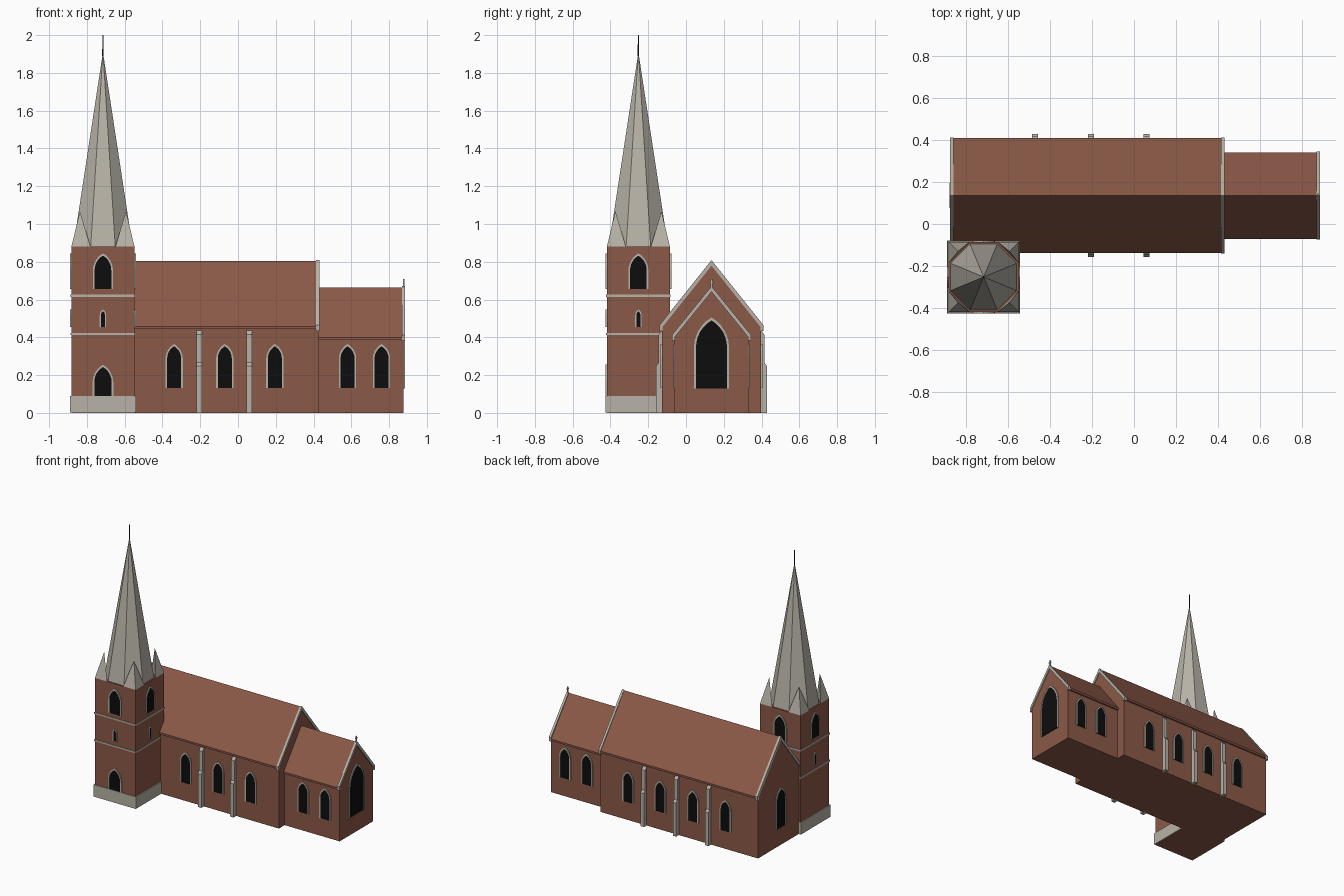
import bpy, bmesh, math
from mathutils import Matrix, Vector

cube = bpy.data.objects.get("Cube")
if cube:
    bpy.data.objects.remove(cube, do_unlink=True)


def material(name, rgb):
    m = bpy.data.materials.new(name)
    m.use_nodes = True
    m.diffuse_color = (*rgb, 1)
    bsdf = m.node_tree.nodes["Principled BSDF"]
    bsdf.inputs["Base Color"].default_value = (*rgb, 1)
    bsdf.inputs["Roughness"].default_value = 0.9
    return m


BRICK = material("red_brown_brick", (0.26, 0.1, 0.064))
STONE = material("pale_stone", (0.48, 0.45, 0.39))
GLASS = material("black_glass", (0.004, 0.004, 0.004))
IRON = material("dark_iron", (0.02, 0.02, 0.02))


def finish(name, bm, mat):
    bmesh.ops.recalc_face_normals(bm, faces=bm.faces[:])
    mesh = bpy.data.meshes.new(name)
    bm.to_mesh(mesh)
    bm.free()
    mesh.materials.append(mat)
    ob = bpy.data.objects.new(name, mesh)
    bpy.context.collection.objects.link(ob)
    return ob


def box(name, lo, hi, mat):
    bm = bmesh.new()
    size = Vector(hi) - Vector(lo)
    mid = (Vector(hi) + Vector(lo)) / 2
    bmesh.ops.create_cube(bm, size=1, matrix=Matrix.Translation(mid) @ Matrix.Diagonal((*size, 1)))
    return finish(name, bm, mat)


def prism(name, outline, start, end, mat, matrix=None):
    """Extrude a (u, z) outline along local -y, from start to end."""
    bm = bmesh.new()
    face = bm.faces.new([bm.verts.new((u, -start, z)) for u, z in outline])
    out = bmesh.ops.extrude_face_region(bm, geom=[face])
    moved = [v for v in out["geom"] if isinstance(v, bmesh.types.BMVert)]
    bmesh.ops.translate(bm, verts=moved, vec=(0, start - end, 0))
    if matrix:
        bm.transform(matrix)
    return finish(name, bm, mat)


def facing(x, y, degrees):
    return Matrix.Translation((x, y, 0)) @ Matrix.Rotation(math.radians(degrees), 4, 'Z')


SOUTH, EAST, NORTH, WEST = 0, 90, 180, -90


def arch(h, z0, z1, ratio=1.73, steps=6):
    """Pointed arch outline, from bottom right round to bottom left."""
    rise = ratio * h
    c = (h * h - rise * rise) / (2 * h)
    top = math.atan2(rise, -c)
    spring = z1 - rise
    right = [(c + (h - c) * math.cos(top * i / steps), spring + (h - c) * math.sin(top * i / steps))
             for i in range(steps)]
    return [(h, z0)] + right + [(0, z1)] + [(-u, z) for u, z in reversed(right)] + [(-h, z0)]


def window(name, x, y, side, width, z0, z1, rim=0.009):
    m = facing(x, y, side)
    outer = arch(width / 2, z0, z1)
    inner = arch(width / 2 - rim, z0, z1 - rim * 1.4)
    prism(name + "_pane", inner, -0.01, 0.003, GLASS, m)
    prism(name + "_surround", outer + inner[::-1], -0.01, 0.007, STONE, m)


# Nave and chancel: walls, roof and gable copings
AXIS = 0.135


def hall(name, x0, x1, half, roof_half, eave, ridge):
    m = facing(0, AXIS, EAST)
    slope = (ridge - eave) / roof_half
    wall_top = ridge - 0.008 - slope * half
    prism(name + "_walls", [(-half, 0), (half, 0), (half, wall_top), (0, ridge - 0.008),
                            (-half, wall_top)], x0, x1, BRICK, m)
    prism(name + "_roof", [(-roof_half, eave - 0.014), (roof_half, eave - 0.014), (roof_half, eave),
                           (0, ridge), (-roof_half, eave)], x0 + 0.008, x1 - 0.008, BRICK, m)


def coping(name, x0, x1, half, eave, ridge):
    up, down = 0.006, 0.024
    prism(name, [(half, eave + up), (0, ridge + up), (-half, eave + up), (-half, eave - down),
                 (-half + 0.016, eave - down), (-half + 0.016, eave - 0.004), (0, ridge - down),
                 (half - 0.016, eave - 0.004), (half - 0.016, eave - down), (half, eave - down)],
          x0, x1, STONE, facing(0, AXIS, EAST))


hall("nave", -0.87, 0.425, 0.262, 0.273, 0.458, 0.805)
hall("chancel", 0.4, 0.877, 0.195, 0.206, 0.4, 0.665)
coping("nave_east_coping", 0.414, 0.431, 0.276, 0.458, 0.803)
coping("nave_west_coping", -0.875, -0.858, 0.276, 0.458, 0.803)
coping("chancel_coping", 0.868, 0.885, 0.209, 0.407, 0.665)

# Gable cross
box("cross_post", (0.873, AXIS - 0.004, 0.66), (0.881, AXIS + 0.004, 0.708), STONE)
box("cross_arm", (0.873, AXIS - 0.011, 0.688), (0.881, AXIS + 0.011, 0.696), STONE)

# Side windows and stepped buttresses
for tag, side, s, win_x, but_x in (
        ("south", SOUTH, -1, (-0.338, -0.07, 0.195), (-0.205, 0.06)),
        ("north", NORTH, 1, (-0.605, -0.338, -0.07, 0.195), (-0.47, -0.205, 0.06))):
    for i, x in enumerate(win_x):
        window(f"nave_{tag}_window_{i + 1}", x, AXIS + s * 0.262, side, 0.092, 0.132, 0.365)
    for i, x in enumerate((0.58, 0.76)):
        window(f"chancel_{tag}_window_{i + 1}", x, AXIS + s * 0.195, side, 0.092, 0.132, 0.365)
    for i, x in enumerate(but_x):
        # Profile runs outward from the wall, with two sloping caps
        prism(f"{tag}_buttress_{i + 1}",
              [(-0.01, 0), (0.031, 0), (0.031, 0.248), (0.018, 0.266), (0.018, 0.415),
               (0.0, 0.435), (-0.01, 0.435)],
              -0.014, 0.014, STONE, facing(x, AXIS + s * 0.262, 90 * s))
window("east_window", 0.877, AXIS, EAST, 0.186, 0.13, 0.505, 0.011)
window("west_window", -0.87, AXIS, WEST, 0.12, 0.13, 0.43)

# Tower
TX, TY, TH, TOP = -0.715, -0.252, 0.167, 0.88


def tower_block(name, half, z0, z1, mat):
    box(name, (TX - half, TY - half, z0), (TX + half, TY + half, z1), mat)


tower_block("tower_walls", TH, 0, TOP, BRICK)
tower_block("tower_plinth", 0.174, 0.001, 0.09, STONE)
for i, z in enumerate((0.418, 0.62)):
    tower_block(f"tower_string_course_{i + 1}", TH + 0.004, z - 0.006, z + 0.006, STONE)

for tag, side, dx, dy in (("south", SOUTH, 0, -1), ("east", EAST, 1, 0),
                          ("north", NORTH, 0, 1), ("west", WEST, -1, 0)):
    x, y = TX + dx * TH, TY + dy * TH
    window(f"belfry_{tag}_window", x, y, side, 0.106, 0.655, 0.845)
    if tag != "north":
        window(f"tower_{tag}_slit", x, y, side, 0.034, 0.455, 0.547, 0.007)
window("tower_door", TX, TY - TH, SOUTH, 0.11, 0.09, 0.255)

# Octagonal spire
bm = bmesh.new()
bmesh.ops.create_cone(bm, cap_ends=True, segments=8, radius1=0.157 / math.cos(math.pi / 8),
                      radius2=0, depth=1.03,
                      matrix=Matrix.Translation((TX, TY, TOP + 0.515)) @ Matrix.Rotation(math.pi / 8, 4, 'Z'))
bmesh.ops.remove_doubles(bm, verts=bm.verts[:], dist=0.0001)
finish("spire", bm, STONE)

# Corner pinnacles
for sx in (-1, 1):
    for sy in (-1, 1):
        bm = bmesh.new()
        base = [bm.verts.new((TX + sx * a, TY + sy * b, TOP))
                for a, b in ((TH, TH), (0.066, TH), (TH, 0.066))]
        tip = bm.verts.new((TX + sx * 0.122, TY + sy * 0.122, 1.068))
        bm.faces.new(base)
        for i in range(3):
            bm.faces.new((base[i], base[(i + 1) % 3], tip))
        finish(f"corner_pinnacle_{'west' if sx < 0 else 'east'}_{'south' if sy < 0 else 'north'}", bm, STONE)

# Spire rod
bm = bmesh.new()
bmesh.ops.create_cone(bm, cap_ends=True, segments=8, radius1=0.004, radius2=0.003, depth=0.11,
                      matrix=Matrix.Translation((TX, TY, 1.945)))
finish("spire_rod", bm, IRON)
